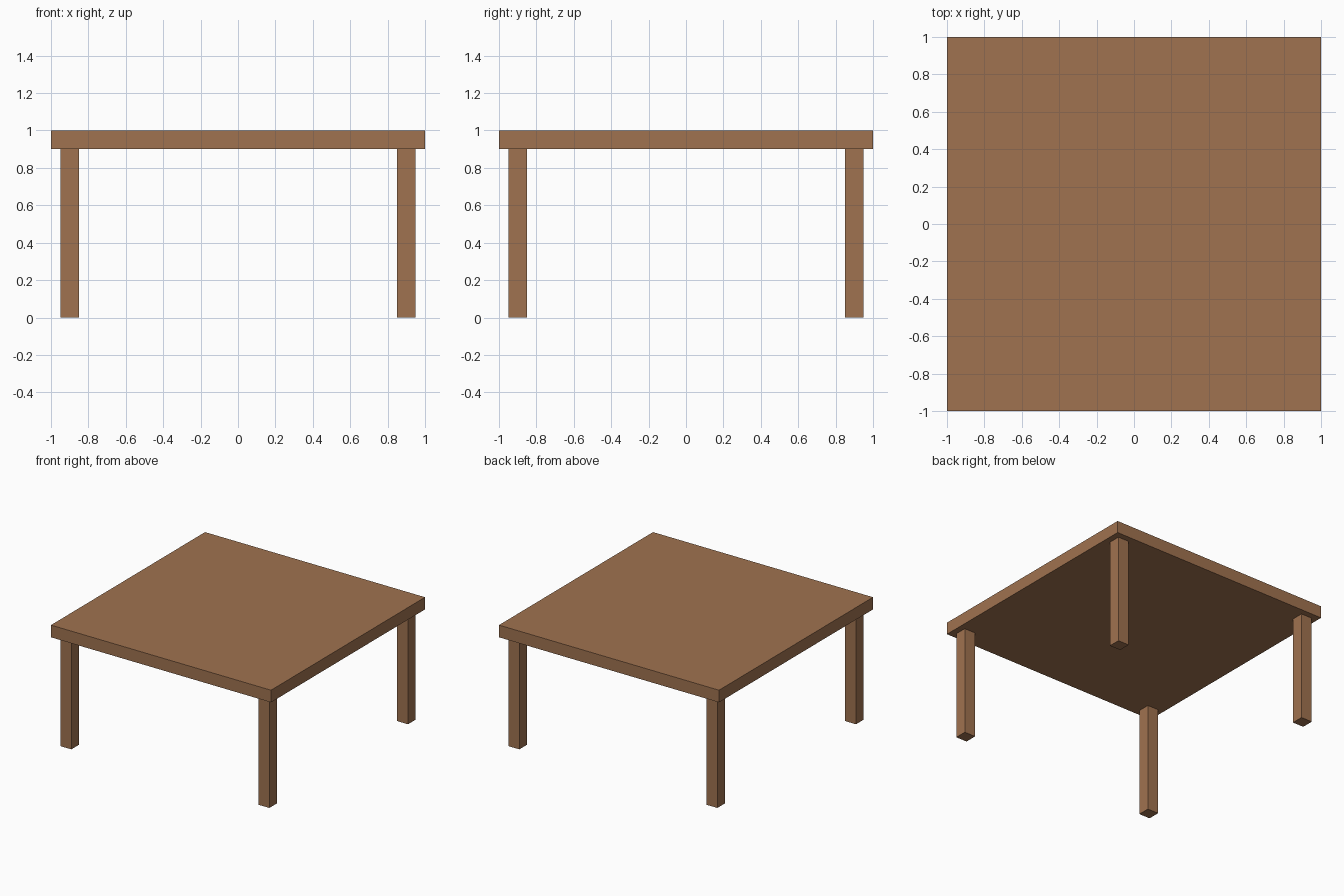
import bpy

if "Cube" in bpy.data.objects:
    bpy.data.objects.remove(bpy.data.objects["Cube"])

# Shared wood colour
wood = bpy.data.materials.new("wood")
wood.diffuse_color = (0.35, 0.17, 0.08, 1)
wood.use_nodes = True
wood.node_tree.nodes["Principled BSDF"].inputs["Base Color"].default_value = wood.diffuse_color


def box(name, center, size):
    bpy.ops.mesh.primitive_cube_add(size=1, location=center)
    obj = bpy.context.object
    obj.name = name
    obj.scale = size
    bpy.ops.object.transform_apply(location=False, rotation=False, scale=True)
    obj.data.materials.append(wood)
    return obj


# Square table top
box("table_top", (0, 0, 0.95), (2, 2, 0.1))

# Four square legs, inset from the corners
for y, depth in ((-0.9, "front"), (0.9, "back")):
    for x, side in ((-0.9, "left"), (0.9, "right")):
        box(f"{depth}_{side}_leg", (x, y, 0.45), (0.1, 0.1, 0.9))
